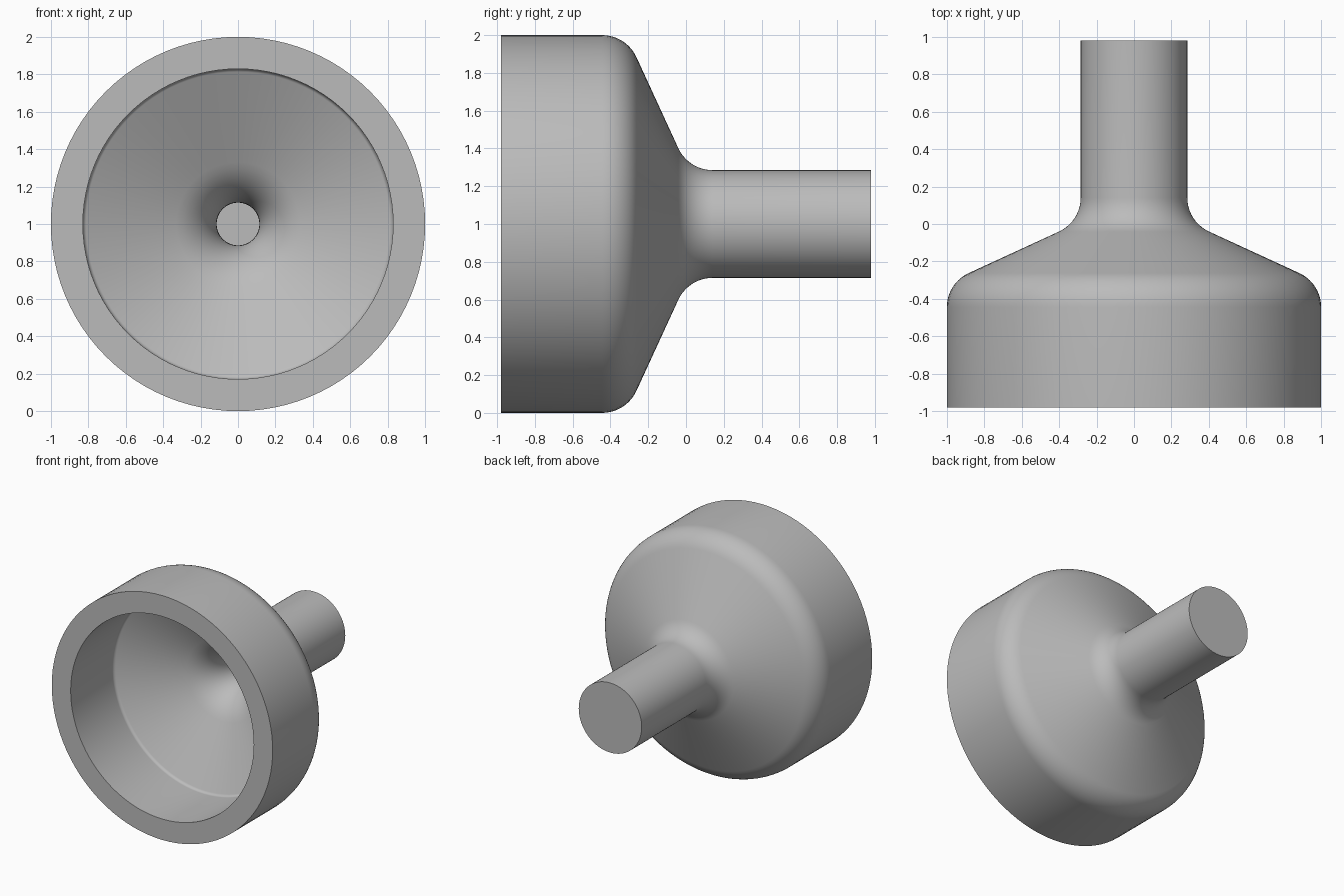
import bpy, bmesh, math
from mathutils import Vector, Matrix

cube = bpy.data.objects.get("Cube")
if cube:
    bpy.data.objects.remove(cube, do_unlink=True)

SEGMENTS = 96
WALL = 0.171          # shell thickness
RIM_Y, END_Y = -0.98, 0.98
BOWL_R, STEM_R = 1.0, 0.285
SHOULDER_Y = -0.316   # where the cone would meet the bowl wall
SLOPE = 0.46          # cone rise along y per unit of radius
FILLET = 0.2


def cone_point(r, offset=0.0):
    """Corner (radius, y) on the cone, moved inward by the wall thickness."""
    y = SHOULDER_Y + (BOWL_R - r) * SLOPE - offset * math.hypot(1, SLOPE)
    return Vector((r, y))


def rounded(prev, corner, following, radius, steps=10):
    """Arc of the given radius that is tangent to both edges at a corner."""
    a, b = (prev - corner).normalized(), (following - corner).normalized()
    half = a.angle(b) / 2
    centre = corner + (a + b).normalized() * radius / math.sin(half)
    start = corner + a * radius / math.tan(half) - centre
    end = corner + b * radius / math.tan(half) - centre
    sweep = start.angle_signed(end)
    return [centre + Matrix.Rotation(-sweep * i / steps, 2) @ start
            for i in range(steps + 1)]


def wall_profile(offset, end_y):
    """Rim to stem end: straight wall, shoulder, cone, neck, stem."""
    bowl, stem = BOWL_R - offset, STEM_R - offset
    rim, end = Vector((bowl, RIM_Y)), Vector((stem, end_y))
    shoulder, neck = cone_point(bowl, offset), cone_point(stem, offset)
    return ([rim] + rounded(rim, shoulder, neck, FILLET - offset)
            + rounded(shoulder, neck, end, FILLET + offset) + [end])


# Closed-ended funnel: outer skin, rim and inner skin in one profile
profile = wall_profile(0, END_Y)[::-1] + wall_profile(WALL, END_Y - WALL)
bm = bmesh.new()
verts = [bm.verts.new((p.x, p.y, 0)) for p in profile]
edges = [bm.edges.new(pair) for pair in zip(verts, verts[1:])]
bmesh.ops.spin(bm, geom=verts + edges, cent=(0, 0, 0), axis=(0, 1, 0),
               angle=math.tau, steps=SEGMENTS, use_merge=True)
bmesh.ops.remove_doubles(bm, verts=bm.verts[:], dist=1e-5)

# Flat end of the stem and floor of the bore
bmesh.ops.holes_fill(bm, edges=[e for e in bm.edges if e.is_boundary], sides=0)
bmesh.ops.recalc_face_normals(bm, faces=bm.faces[:])
bmesh.ops.translate(bm, verts=bm.verts[:], vec=(0, 0, BOWL_R))

mesh = bpy.data.meshes.new("funnel_body")
bm.to_mesh(mesh)
bm.free()
funnel = bpy.data.objects.new("funnel_body", mesh)
bpy.context.collection.objects.link(funnel)

# Plain grey
grey = bpy.data.materials.new("plain_grey")
grey.use_nodes = True
colour = (0.5, 0.5, 0.5, 1)
grey.diffuse_color = colour
grey.node_tree.nodes["Principled BSDF"].inputs["Base Color"].default_value = colour
mesh.materials.append(grey)

# Smooth skin with crisp rim and ends
bpy.ops.object.select_all(action='DESELECT')
funnel.select_set(True)
bpy.context.view_layer.objects.active = funnel
bpy.ops.object.shade_smooth_by_angle(angle=math.radians(30))
